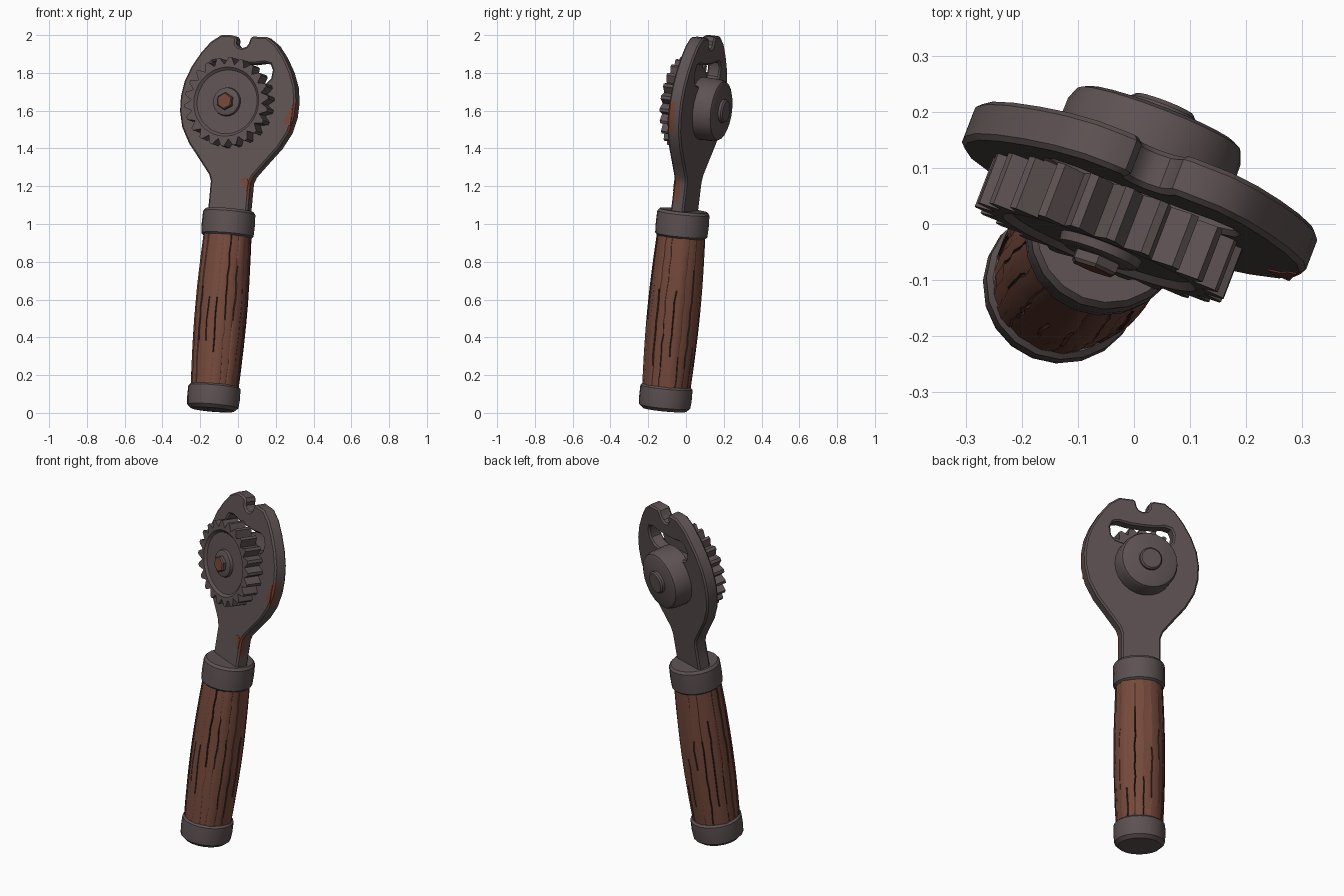
import bpy, bmesh, math, random
from mathutils import Matrix, Vector

if "Cube" in bpy.data.objects:
    bpy.data.objects.remove(bpy.data.objects["Cube"])

random.seed(4)

def material(name, rgb):
    m = bpy.data.materials.new(name)
    m.diffuse_color = (*rgb, 1)
    m.use_nodes = True
    m.node_tree.nodes["Principled BSDF"].inputs["Base Color"].default_value = m.diffuse_color
    return m

METAL = material("dark metal", (0.112, 0.084, 0.086))
WOOD = material("brown wood", (0.18, 0.068, 0.045))
CRACK = material("dark wood crack", (0.06, 0.023, 0.016))
RUST = material("rust", (0.18, 0.06, 0.038))

# Leaning frame of the tool: u across the head, v to its back, w along the handle
w = Vector((0.085, 0.097, 1)).normalized()
u = Vector((math.cos(math.radians(21)), -math.sin(math.radians(21)), 0))
u = (u - w * u.dot(w)).normalized()
v = w.cross(u)
FRAME = Matrix.Translation((-0.135, -0.115, 0.015)) @ Matrix((u, v, w)).transposed().to_4x4()

def finish(name, bm, mats, angle=35):
    bmesh.ops.recalc_face_normals(bm, faces=bm.faces)
    me = bpy.data.meshes.new(name)
    bm.to_mesh(me)
    bm.free()
    for m in mats:
        me.materials.append(m)
    me.shade_smooth()
    me.set_sharp_from_angle(angle=math.radians(angle))
    ob = bpy.data.objects.new(name, me)
    bpy.context.collection.objects.link(ob)
    ob.matrix_world = FRAME
    return ob

def skin(rings):
    """Bridge rings of equal count and cap both ends."""
    bm = bmesh.new()
    loops = [[bm.verts.new(p) for p in r] for r in rings]
    n = len(loops[0])
    for a, b in zip(loops, loops[1:]):
        for i in range(n):
            bm.faces.new((a[i], a[(i + 1) % n], b[(i + 1) % n], b[i]))
    bm.faces.new(loops[0])
    bm.faces.new(loops[-1])
    return bm

def lathe(profile, segs):
    """Turn (radius, height) pairs around the handle axis."""
    return skin([[(r * math.cos(t), r * math.sin(t), h)
                  for t in (2 * math.pi * i / segs for i in range(segs))]
                 for r, h in profile])

CA, CS = -0.027, 1.632   # gear centre on the head

def lathe_y(profile, segs, turn=0, ca=CA, cs=CS):
    """Turn (radius, depth) pairs around an axis through the head."""
    return skin([[(ca + r * math.cos(t), d, cs + r * math.sin(t))
                  for t in (2 * math.pi * i / segs + turn for i in range(segs))]
                 for r, d in profile])

# Metal end cap and collar
finish("end_cap", lathe([(0.08, 0), (0.116, 0.002), (0.136, 0.02), (0.14, 0.06),
                         (0.139, 0.122), (0.128, 0.132)], 20), [METAL])
finish("collar", lathe([(0.128, 0.925), (0.139, 0.935), (0.141, 0.99),
                        (0.139, 1.052), (0.128, 1.066)], 20), [METAL])

# Wooden handle: planks parted by wobbly cracks of varying length
PLANKS, RINGS = 18, 15
step = 2 * math.pi / PLANKS
cracks = []
for i in range(PLANKS):
    start = random.randint(0, 6)
    cracks.append((start, start + random.randint(3, 9), random.uniform(0.006, 0.014)))
bulge = [random.uniform(-0.003, 0.003) for _ in range(PLANKS)]
rings = []
for j in range(RINGS):
    f = j / (RINGS - 1)
    base = 0.126 + 0.012 * math.sin(math.pi * f)
    ring = []
    for i, (lo, hi, deep) in enumerate(cracks):
        t0 = step * (i + random.uniform(-0.08, 0.08))
        depth = deep if lo < j < hi else 0.0
        for dt, r in ((0, base + bulge[i - 1]), (0.022, base - depth),
                      (0.044, base + bulge[i]), (0.5 * step + 0.022, base + bulge[i] + 0.002)):
            ring.append((r * math.cos(t0 + dt), r * math.sin(t0 + dt), 0.12 + 0.82 * f))
    rings.append(ring)
bm = skin(rings)
bm.faces.ensure_lookup_table()
per_ring = PLANKS * 4
for k in range((RINGS - 1) * per_ring):
    j, c = divmod(k, per_ring)
    lo, hi, _ = cracks[c // 4]
    if c % 4 < 2 and lo <= j < hi:
        bm.faces[k].material_index = 1
finish("wooden_handle", bm, [WOOD, CRACK], 30)

def plate_mid(s):
    """Depth of the plate's middle, which leans back a little towards the top."""
    return 0.006 + 0.026 * (s - 1.1)

# Head plate: half outline mirrored, with the hook notch and the window as holes
side = [(0.112, 1.04), (0.112, 1.215), (0.125, 1.25), (0.185, 1.325), (0.255, 1.41),
        (0.303, 1.495), (0.324, 1.58), (0.327, 1.66), (0.314, 1.74), (0.282, 1.82),
        (0.237, 1.895), (0.187, 1.957), (0.13, 1.996)]
notch = [(0.05, 1.996), (0.038, 1.988), (0.03, 1.958), (0.018, 1.94), (-0.005, 1.932),
         (-0.028, 1.938), (-0.042, 1.953), (-0.04, 1.973), (-0.052, 1.994), (-0.075, 1.998)]
outline = side + notch + [(-a, s) for a, s in reversed(side)]
window = [(0.0, 1.848), (0.07, 1.85), (0.13, 1.86), (0.165, 1.852), (0.18, 1.822),
          (0.175, 1.778), (0.15, 1.75), (0.11, 1.74), (0.0, 1.74)]
window = window + [(-a, s) for a, s in reversed(window[1:-1])]
cu = bpy.data.curves.new("plate_curve", 'CURVE')
cu.dimensions, cu.fill_mode = '2D', 'BOTH'
cu.extrude, cu.bevel_depth, cu.bevel_resolution, cu.offset = 0.028, 0.009, 0, -0.009
for pts in (outline, window):
    sp = cu.splines.new('POLY')
    sp.points.add(len(pts) - 1)
    for p, (a, s) in zip(sp.points, pts):
        p.co = (a, s, 0, 1)
    sp.use_cyclic_u = True
tmp = bpy.data.objects.new("plate_curve", cu)
bpy.context.collection.objects.link(tmp)
me = bpy.data.meshes.new_from_object(tmp.evaluated_get(bpy.context.evaluated_depsgraph_get()))
bpy.data.objects.remove(tmp)
bm = bmesh.new()
bm.from_mesh(me)
bm.transform(Matrix.Rotation(math.pi / 2, 4, 'X'))
bmesh.ops.remove_doubles(bm, verts=bm.verts, dist=0.0005)
for co, no in (((0, 0, 0), (0, 1, 0)), ((0, 0, 1.12), (0, 0, 1))):
    bmesh.ops.bisect_plane(bm, geom=bm.verts[:] + bm.edges[:] + bm.faces[:],
                           plane_co=co, plane_no=no)
bmesh.ops.recalc_face_normals(bm, faces=bm.faces)
for f in bm.faces:   # rust on the front half of the right-hand edge
    c = f.calc_center_median()
    f.material_index = int(f.normal.x > 0.3 and c.y < 0 and c.x > 0
                           and (1.52 < c.z < 1.68 or 1.12 < c.z < 1.24))
for vert in bm.verts:
    vert.co.y += plate_mid(vert.co.z)
finish("head_plate", bm, [METAL, RUST])

# Thin rust patches on the front of the plate
for name, pts in (("head_rust", [(0.312, 1.53), (0.28, 1.535), (0.268, 1.555), (0.29, 1.58),
                                 (0.3, 1.62), (0.315, 1.64)]),
                  ("neck_rust", [(0.1, 1.17), (0.075, 1.19), (0.06, 1.235), (0.09, 1.245),
                                 (0.105, 1.22)])):
    finish(name, skin([[(a, plate_mid(s) - d, s) for a, s in pts] for d in (0.034, 0.0395)]),
           [RUST])

# Toothed wheel with a dished front
TEETH = 22
tooth = [(0, 0.2), (0.38, 0.237), (0.62, 0.237)]
angles = [2 * math.pi * (i + f) / TEETH for i in range(TEETH) for f, _ in tooth]
radii = [r for _ in range(TEETH) for _, r in tooth]

def wheel_ring(d, r=None):
    return [(CA + (r or q) * math.cos(t), d, CS + (r or q) * math.sin(t))
            for t, q in zip(angles, radii)]

finish("toothed_wheel", skin([wheel_ring(-0.01), wheel_ring(-0.111), wheel_ring(-0.111, 0.184),
                              wheel_ring(-0.099, 0.17), wheel_ring(-0.099, 0.05)]), [METAL], 25)

# Washer and hexagonal bolt with a rusty face
finish("washer", lathe_y([(0.078, -0.095), (0.074, -0.115), (0.06, -0.121)], 20), [METAL])
bm = lathe_y([(0.046, -0.105), (0.046, -0.137), (0.04, -0.143)], 6, math.pi / 6)
for f in bm.faces:
    f.material_index = int(f.calc_center_median().y < -0.142)
finish("hex_bolt", bm, [METAL, RUST])

# Round gear housing and knob on the back
finish("back_housing", lathe_y([(0.167, 0.03), (0.165, 0.13), (0.156, 0.153), (0.142, 0.16)],
                               24, ca=-0.012, cs=1.615), [METAL])
finish("back_knob", lathe_y([(0.063, 0.15), (0.063, 0.174), (0.055, 0.182)],
                            16, ca=-0.012, cs=1.615), [METAL])
